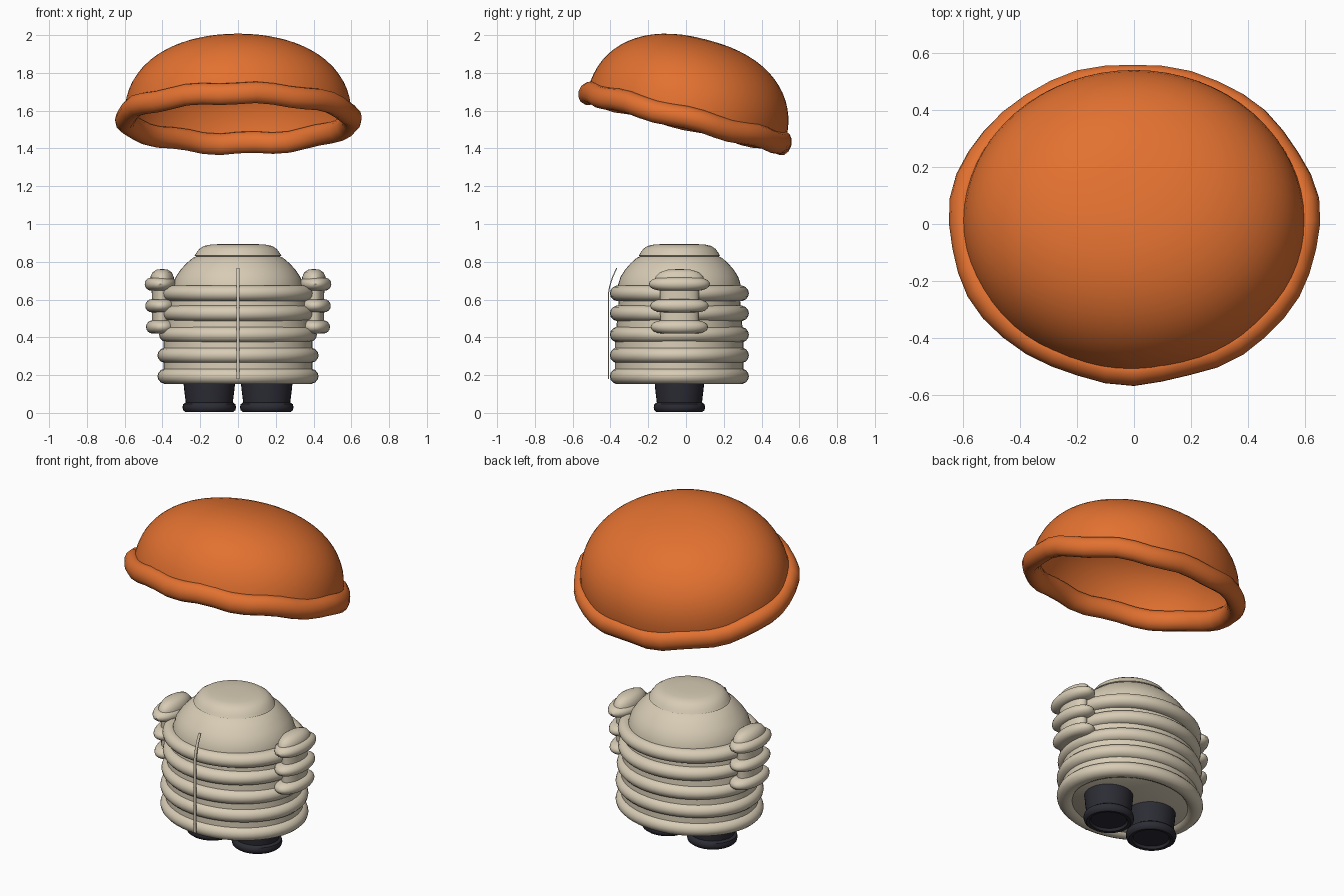
import bpy, bmesh, math
from mathutils import Matrix, Vector

if "Cube" in bpy.data.objects:
    bpy.data.objects.remove(bpy.data.objects["Cube"])

CY = -0.035                      # body axis in y


def material(name, rgb):
    m = bpy.data.materials.new(name)
    m.diffuse_color = (*rgb, 1)
    m.use_nodes = True
    m.node_tree.nodes["Principled BSDF"].inputs["Base Color"].default_value = m.diffuse_color
    return m


ORANGE = material("orange", (0.76, 0.165, 0.03))
CREAM = material("cream", (0.68, 0.60, 0.46))
DARK = material("charcoal", (0.025, 0.025, 0.035))


def finish(name, bm, mat, angle=40):
    bmesh.ops.remove_doubles(bm, verts=bm.verts, dist=1e-5)
    bmesh.ops.recalc_face_normals(bm, faces=bm.faces)
    me = bpy.data.meshes.new(name)
    bm.to_mesh(me)
    bm.free()
    me.materials.append(mat)
    ob = bpy.data.objects.new(name, me)
    bpy.context.collection.objects.link(ob)
    bpy.ops.object.select_all(action='DESELECT')
    ob.select_set(True)
    bpy.context.view_layer.objects.active = ob
    bpy.ops.object.shade_smooth_by_angle(angle=math.radians(angle))
    return ob


def lathe(name, profile, mat, x=0, y=CY, sy=1.0, closed=False, seg=48, angle=40):
    """Revolve (radius, z) points into an elliptical solid."""
    bm = bmesh.new()
    loops = []
    for r, z in profile:
        loops.append([bm.verts.new((x + r * math.cos(2 * math.pi * i / seg),
                                    y + r * sy * math.sin(2 * math.pi * i / seg), z))
                      for i in range(seg)])
    pairs = list(zip(loops, loops[1:]))
    if closed:
        pairs.append((loops[-1], loops[0]))
    for a, b in pairs:
        for i in range(seg):
            j = (i + 1) % seg
            bm.faces.new((a[i], a[j], b[j], b[i]))
    bmesh.ops.remove_doubles(bm, verts=bm.verts, dist=1e-5)
    return finish(name, bm, mat, angle)


def oval(rc, zc, a, b, n=14):
    """Closed oval section around (rc, zc)."""
    return [(rc + a * math.cos(2 * math.pi * i / n), zc + b * math.sin(2 * math.pi * i / n))
            for i in range(n)]


def pill(r, zc, t, n=8):
    """Solid disc with a rounded edge."""
    edge = [(r - t + t * math.sin(math.pi * i / n), zc - t * math.cos(math.pi * i / n))
            for i in range(n + 1)]
    return [(0, zc - t)] + edge + [(0, zc + t)]


# Body core and stacked rings
lathe("body_core", [(0, 0.17), (0.36, 0.17), (0.395, 0.19), (0.395, 0.40),
                    (0.38, 0.52), (0.37, 0.65), (0, 0.655)], CREAM, sy=0.86)
for k, (z, r) in enumerate([(0.194, 0.427), (0.305, 0.427), (0.414, 0.418),
                            (0.527, 0.408), (0.633, 0.410)]):
    lathe(f"body_ring_{k + 1}", oval(r - 0.05, z, 0.05, 0.042), CREAM,
          sy=0.368 / r, closed=True)

# Shoulder dome and top cap
lathe("shoulder_dome", [(0.35, 0.63), (0.343, 0.68), (0.33, 0.72), (0.305, 0.757),
                        (0.275, 0.79), (0.24, 0.82), (0.2, 0.838), (0, 0.845)],
      CREAM, sy=0.945)
lathe("top_cap", [(0.2, 0.82), (0.23, 0.832), (0.22, 0.848), (0.205, 0.868), (0.18, 0.884),
                  (0.14, 0.892), (0.07, 0.894), (0, 0.895)], CREAM, sy=0.935)

for side, s in (("left", -1), ("right", 1)):
    # Ribbed arm with rounded shoulder
    for k, (z, xc, hy) in enumerate([(0.455, 0.403, 0.152), (0.567, 0.407, 0.155),
                                     (0.682, 0.410, 0.162)]):
        lathe(f"{side}_arm_ring_{k + 1}", pill(0.084, z, 0.035), CREAM,
              x=s * xc, sy=hy / 0.084, seg=32)
    lathe(f"{side}_arm_core", [(0, 0.44), (0.05, 0.44), (0.052, 0.68), (0, 0.68)], CREAM,
          x=s * 0.405, sy=2.0, seg=32)
    lathe(f"{side}_arm_top", [(0.064, 0.69), (0.062, 0.72), (0.05, 0.745), (0.03, 0.758),
                              (0, 0.762)], CREAM, x=s * 0.402, sy=2.05, seg=32)
    # Leg and foot with recessed sole
    lathe(f"{side}_leg", [(0, 0.17), (0.137, 0.17), (0.134, 0.13), (0.124, 0.05),
                          (0, 0.045)], DARK, x=s * 0.152, sy=0.96, seg=32)
    lathe(f"{side}_foot", [(0, 0.02), (0.1, 0.02), (0.108, 0.006), (0.125, 0.004),
                           (0.138, 0.014), (0.142, 0.03), (0.138, 0.046), (0.124, 0.056),
                           (0, 0.056)], DARK, x=s * 0.152, sy=0.96, seg=32)

# Thin strip down the front
bm = bmesh.new()
path = [(-0.411, 0.18), (-0.411, 0.40), (-0.411, 0.63), (-0.404, 0.67),
        (-0.388, 0.72), (-0.366, 0.768)]
rows = [[bm.verts.new((dx, y + dy, z)) for dx, dy in
         ((-0.008, -0.003), (0.008, -0.003), (0.008, 0.003), (-0.008, 0.003))]
        for y, z in path]
for a, b in zip(rows, rows[1:]):
    for i in range(4):
        j = (i + 1) % 4
        bm.faces.new((a[i], a[j], b[j], b[i]))
bm.faces.new(rows[0])
bm.faces.new(rows[-1])
finish("front_strip", bm, CREAM)

# Tilted hat: squarish dome shell
tilt = Matrix.Translation((0, 0, 1.56)) @ Matrix.Rotation(math.radians(-14.5), 4, 'X')
dome = []
for i in range(17):
    t = math.pi / 2 * i / 16
    dome.append((0.602 * math.cos(t) ** (2 / 2.3) if i < 16 else 0,
                 0.43 * math.sin(t) ** (2 / 2.3)))
hat = lathe("hat_dome", dome, ORANGE, y=0, sy=0.9, seg=64)
hat.data.transform(tilt)
shell = hat.modifiers.new("thickness", 'SOLIDIFY')
shell.thickness = 0.015
shell.offset = -1

# Soft, slightly lumpy rolled brim
brim = lathe("hat_brim", oval(0.60, 0, 0.053, 0.059, 12), ORANGE, y=0, sy=0.89,
             closed=True, seg=40, angle=60)
for v in brim.data.vertices:
    a = math.atan2(v.co.y, v.co.x)
    lump = 1 + 0.006 * math.sin(7 * a + 0.6) + 0.004 * math.sin(11 * a)
    v.co = Vector((v.co.x * lump, v.co.y * lump, v.co.z + 0.007 * math.sin(9 * a + 1)))
brim.data.transform(tilt)
